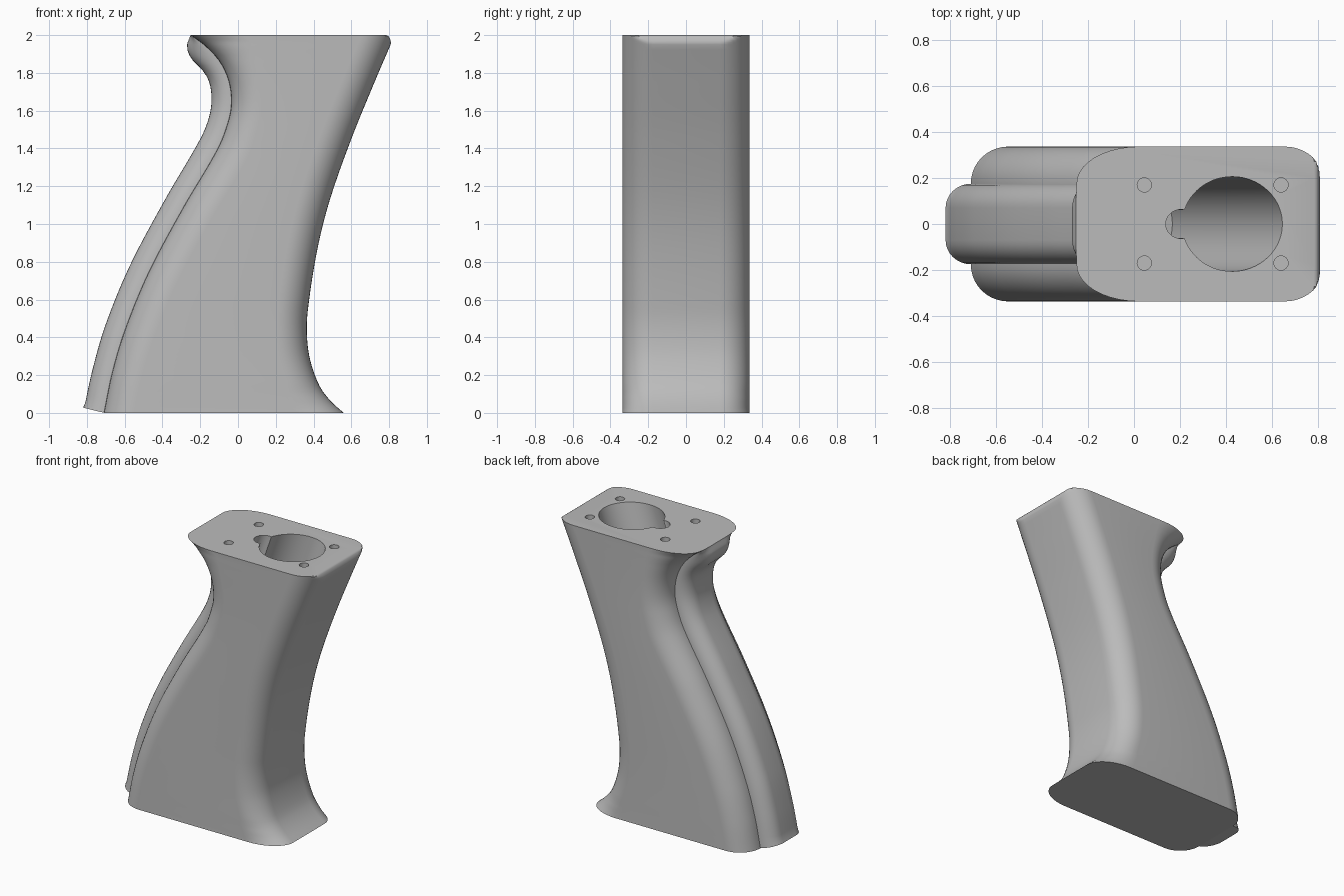
import bpy, bmesh, math
from mathutils import Matrix, Vector

if "Cube" in bpy.data.objects:
    bpy.data.objects.remove(bpy.data.objects["Cube"], do_unlink=True)

grey = bpy.data.materials.new("plain grey")
grey.use_nodes = True
COLOUR = (0.5, 0.5, 0.5, 1)
grey.diffuse_color = COLOUR
grey.node_tree.nodes["Principled BSDF"].inputs["Base Color"].default_value = COLOUR

# Edge curves as (z, x) points
BACK = [(0, -.71), (.21, -.667), (.435, -.60), (.74, -.475), (1.08, -.294), (1.4, -.107),
        (1.55, -.05), (1.65, -.035), (1.76, -.05), (1.86, -.097), (1.94, -.17), (2, -.25)]
SPINE = [(0, -.82), (.23, -.77), (.47, -.70), (.785, -.57), (1.13, -.386), (1.45, -.20),
         (1.56, -.155), (1.655, -.14), (1.75, -.152), (1.81, -.185), (1.88, -.25), (1.94, -.27), (2, -.252)]
FRONT = [(0, .56), (.058, .495), (.138, .434), (.28, .382), (.41, .365), (.546, .37), (.865, .42),
         (1.13, .487), (1.45, .60), (1.756, .725), (2, .83)]
HALF_Y, FLAT_Y = .337, .177


def curve(pts, z):
    """Smooth interpolation of x at height z."""
    def tangent(i):
        a, b = pts[max(i - 1, 0)], pts[min(i + 1, len(pts) - 1)]
        return (b[1] - a[1]) / (b[0] - a[0])
    i = max(k for k in range(len(pts) - 1) if pts[k][0] <= z)
    (z0, x0), (z1, x1) = pts[i], pts[i + 1]
    h = z1 - z0
    t = (z - z0) / h
    return (x0 * (1 + 2 * t) * (1 - t) ** 2 + x1 * t * t * (3 - 2 * t)
            + h * tangent(i) * t * (1 - t) ** 2 - h * tangent(i + 1) * t * t * (1 - t))


def slope(pts, z):
    a, b = max(z - .01, 0), min(z + .01, 2)
    return (curve(pts, b) - curve(pts, a)) / (b - a)


def finish(bm, name):
    bmesh.ops.recalc_face_normals(bm, faces=bm.faces)
    mesh = bpy.data.meshes.new(name)
    bm.to_mesh(mesh)
    bm.free()
    obj = bpy.data.objects.new(name, mesh)
    bpy.context.collection.objects.link(obj)
    mesh.materials.append(grey)
    return obj


def loft(name, rings):
    bm = bmesh.new()
    rows = [[bm.verts.new(p) for p in ring] for ring in rings]
    n = len(rows[0])
    for a, b in zip(rows, rows[1:]):
        for i in range(n):
            j = (i + 1) % n
            bm.faces.new((a[i], a[j], b[j], b[i]))
    bm.faces.new(rows[0])
    bm.faces.new(rows[-1])
    return finish(bm, name)


def corner(x, rx, flat, half, steps=10):
    """Elliptical corner from the end face at x round to the side wall."""
    angles = [math.pi / 2 * i / steps for i in range(steps + 1)]
    return [(x + rx * (1 - math.cos(a)), flat + (half - flat) * math.sin(a)) for a in angles]


def body_ring(z):
    r = HALF_Y - FLAT_Y
    back = corner(curve(BACK, z), r * math.hypot(1, slope(BACK, z)), FLAT_Y, HALF_Y)
    front = corner(curve(FRONT, z), -r * math.hypot(1, slope(FRONT, z)), FLAT_Y, HALF_Y)
    # small rounding where the front meets the top
    k = max(0, (z - 1.95) / .05)
    limit = .785 + .025 * math.sqrt(max(0, 1 - k * k))
    half = back + [(min(x, limit), y) for x, y in reversed(front)]
    return [(x, y, z) for x, y in half] + [(x, -y, z) for x, y in reversed(half)]


def spine_ring(z):
    inner, outer = curve(BACK, z), curve(SPINE, z)
    depth = max(inner - outer, .004)
    half = corner(inner - depth, depth, .07, .175, 8) + [(inner + .03, .175)]
    ring = half + [(x, -y) for x, y in reversed(half)]
    # slanted lower end
    lift = lambda x: max(.002, .25 * (inner - x)) if z == 0 else 0
    return [(x, y, z + lift(x)) for x, y in ring]


# Lofted grip body and raised back spine
levels = [1.95 * i / 70 for i in range(71)] + [1.96, 1.97, 1.98, 1.99, 1.995, 2]
body = loft("grip_body", [body_ring(z) for z in levels])
spine = loft("back_spine", [spine_ring(z) for z in [0] + levels[2:-1] + [1.998]])


def drill(x, y, radius, depth, lean, segments):
    """Sink a round hole from the top, leaning backwards with depth."""
    bm = bmesh.new()
    axis = Vector((math.sin(lean), 0, math.cos(lean)))
    place = Matrix.Translation(Vector((x, y, 2)) - axis * (depth / 2 - .1)) @ Matrix.Rotation(lean, 4, 'Y')
    bmesh.ops.create_cone(bm, cap_ends=True, segments=segments, radius1=radius, radius2=radius,
                          depth=depth + .2, matrix=place)
    cutter = finish(bm, "hole_cutter")
    cutter.hide_render = True
    mod = body.modifiers.new("hole", 'BOOLEAN')
    mod.operation, mod.solver, mod.object = 'DIFFERENCE', 'EXACT', cutter
    bpy.context.view_layer.objects.active = body
    bpy.ops.object.modifier_apply(modifier=mod.name)
    bpy.data.objects.remove(cutter, do_unlink=True)


# Main bore, key slot and four screw holes
LEAN = math.radians(19)
drill(.428, 0, .206, 1.4, LEAN, 64)
drill(.205, 0, .063, 1.3, LEAN, 32)
for x in (.045, .64):
    for y in (-.17, .17):
        drill(x, y, .031, .12, 0, 24)

# Smooth shading with sharp edges kept
bpy.ops.object.select_all(action='DESELECT')
for obj in (body, spine):
    obj.select_set(True)
bpy.context.view_layer.objects.active = body
bpy.ops.object.shade_smooth_by_angle(angle=math.radians(30))
